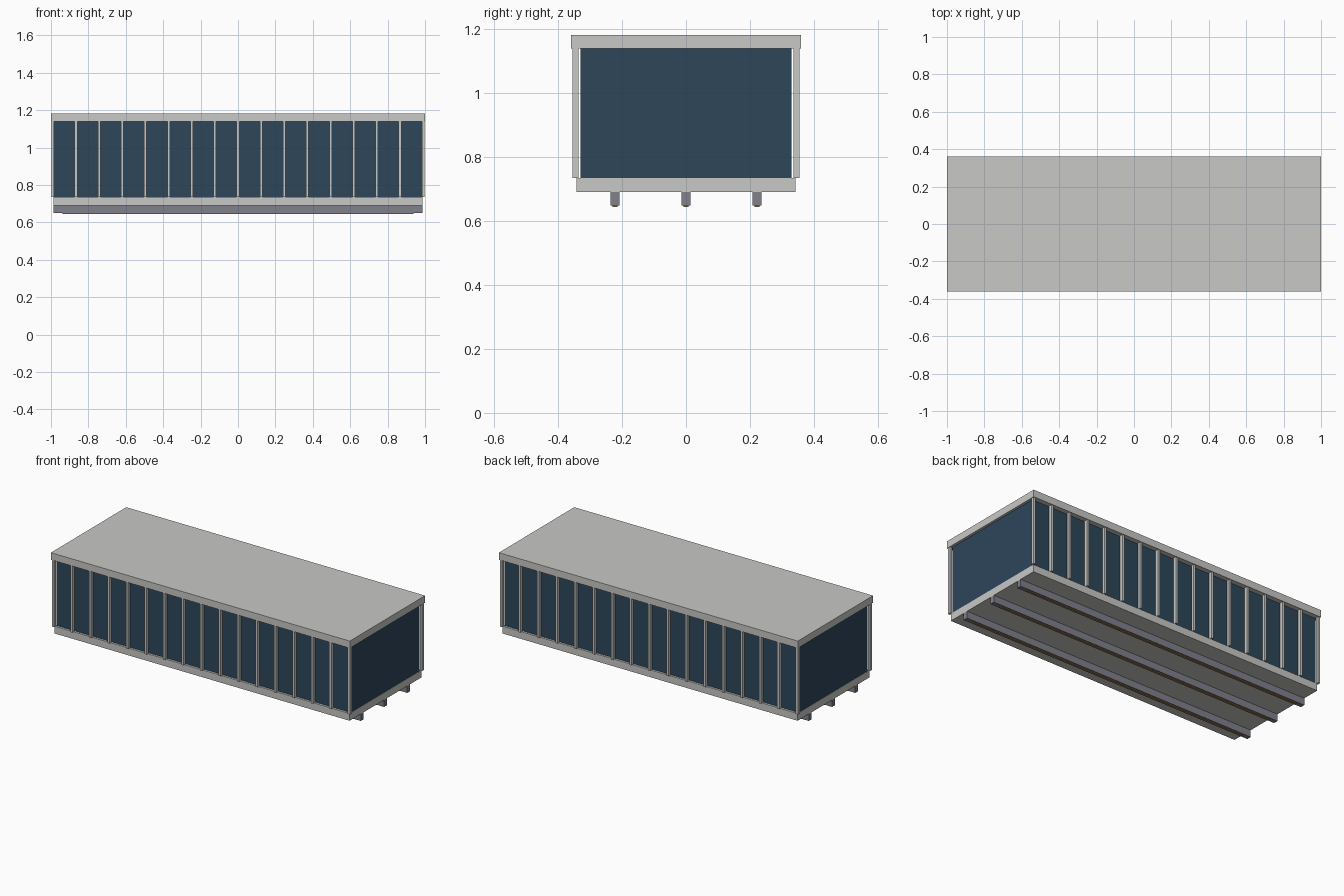
import bpy

if "Cube" in bpy.data.objects:
    bpy.data.objects.remove(bpy.data.objects["Cube"])

def material(name, rgb):
    m = bpy.data.materials.new(name)
    m.diffuse_color = (*rgb, 1)
    m.use_nodes = True
    m.node_tree.nodes["Principled BSDF"].inputs["Base Color"].default_value = m.diffuse_color
    return m

concrete = material("pale concrete", (0.58, 0.58, 0.565))
glass = material("dark blue glass", (0.027, 0.061, 0.102))
steel = material("grey steel", (0.215, 0.22, 0.26))
strip = material("warm strip", (0.30, 0.19, 0.08))

def box(name, x, y, z, mat):
    """Box from (min, max) ranges on each axis."""
    r = (x, y, z)
    bpy.ops.mesh.primitive_cube_add(size=1, location=[(a + b) / 2 for a, b in r])
    o = bpy.context.object
    o.name = name
    o.scale = [b - a for a, b in r]
    bpy.ops.object.transform_apply(location=False, rotation=False, scale=True)
    o.data.materials.append(mat)
    return o

# Roof and floor slabs
box("roof_slab", (-1, 1), (-0.36, 0.36), (1.14, 1.183), concrete)
box("floor_slab", (-0.987, 0.987), (-0.343, 0.343), (0.691, 0.735), concrete)

# Glazed body
box("glass_body", (-0.985, 0.985), (-0.33, 0.33), (0.735, 1.14), glass)

# Upright fins along both long sides
for side in (-1, 1):
    y = sorted((side * 0.336, side * 0.355))
    for i in range(17):
        x = -0.99 + i * 1.98 / 16
        box("fin", (x - 0.007, x + 0.007), y, (0.735, 1.14), concrete)

# Beams under the floor, each with a thin strip below
for y in (-0.222, 0, 0.222):
    box("floor_beam", (-0.987, 0.987), (y - 0.014, y + 0.014), (0.649, 0.691), steel)
    box("beam_strip", (-0.937, 0.937), (y - 0.008, y + 0.008), (0.644, 0.649), strip)
